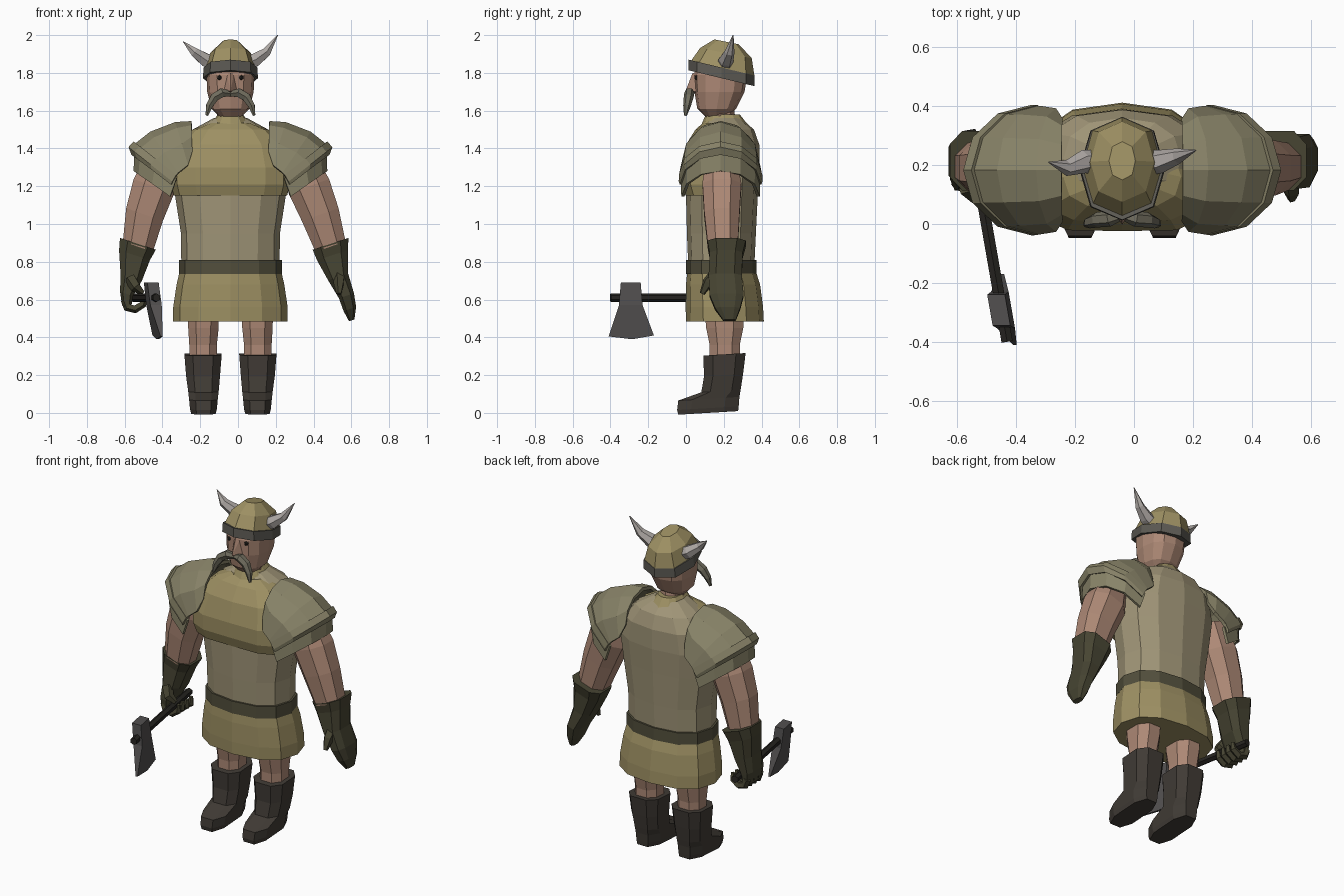
import bpy, bmesh, math
from mathutils import Vector

CX = -0.04  # body centre line in x
COL = dict(skin=(.42, .25, .18), gold=(.34, .28, .125), tan=(.35, .30, .185), pad=(.25, .23, .14),
           glove=(.062, .058, .032), boot=(.052, .044, .036), belt=(.085, .078, .045), metal=(.085, .08, .08),
           band=(.11, .105, .09), horn=(.42, .39, .37), hair=(.16, .15, .11), dark=(.02, .018, .015))
MATS = {}
for k, c in COL.items():
    MATS[k] = bpy.data.materials.new(k)
    MATS[k].diffuse_color = (*c, 1)


def finish(name, bm, mat, solid=0):
    bmesh.ops.recalc_face_normals(bm, faces=bm.faces[:])
    me = bpy.data.meshes.new(name)
    bm.to_mesh(me)
    bm.free()
    ob = bpy.data.objects.new(name, me)
    bpy.context.collection.objects.link(ob)
    me.materials.append(MATS[mat])
    if solid:
        m = ob.modifiers.new("thickness", 'SOLIDIFY')
        m.thickness, m.offset = solid, 0
    return ob


def skin_rings(name, rings, mat, closed=True, solid=0):
    """Bridge successive point rings; closed rings get end caps."""
    bm = bmesh.new()
    vs = [[bm.verts.new(p) for p in r] for r in rings]
    n = len(vs[0])
    for a, b in zip(vs, vs[1:]):
        for i in range(n if closed else n - 1):
            j = (i + 1) % n
            bm.faces.new((a[i], a[j], b[j], b[i]))
    if closed:
        bm.faces.new(vs[0])
        bm.faces.new(vs[-1])
    return finish(name, bm, mat, solid)


def loft(name, rings, mat, n=12, e=2.35, s=1, off=0.0, ty=0.0, tx=0.0):
    """Rings: (z, centre x, half width, y front, y back); tx, ty tilt the rings."""
    out = []
    for z, cx, hx, yf, yb in rings:
        pts = []
        for i in range(n):
            a = 2 * math.pi * (i + off) / n
            c, d = math.cos(a), math.sin(a)
            x = hx * math.copysign(abs(c) ** (2 / e), c)
            y = (yb - yf) / 2 * math.copysign(abs(d) ** (2 / e), d)
            pts.append((CX + s * (cx + x), (yf + yb) / 2 + y, z + tx * x + ty * y))
        out.append(pts)
    return skin_rings(name, out, mat)


def tube(name, path, radii, mat, n=6, s=1, flat=1.0):
    P = [Vector((CX + s * x, y, z)) for x, y, z in path]
    out = []
    for i, p in enumerate(P):
        d = (P[min(i + 1, len(P) - 1)] - P[max(i - 1, 0)]).normalized()
        u = d.cross(Vector((0, 0, 1) if abs(d.y) > .8 else (0, 1, 0))).normalized()
        v = d.cross(u)
        out.append([p + radii[i] * (math.cos(t) * u + flat * math.sin(t) * v)
                    for t in (2 * math.pi * (k + .5) / n for k in range(n))])
    return skin_rings(name, out, mat)


# Tunic, belt and chest
loft("skirt", [(.485, 0, .303, .0, .412), (.56, 0, .303, -.002, .408), (.68, 0, .285, .0, .392), (.78, 0, .262, .01, .36)], "gold")
loft("tunic_body", [(.78, 0, .26, .012, .362), (.95, 0, .262, .005, .37), (1.15, 0, .293, .0, .38),
                    (1.30, 0, .31, .0, .39), (1.42, 0, .28, .03, .388), (1.50, 0, .20, .08, .36), (1.56, 0, .09, .12, .29)], "tan")
loft("belt", [(.735, 0, .272, .0, .374), (.81, 0, .272, .0, .374)], "belt")
chest = loft("chest_plate", [(1.15, 0, .30, -.014, .25), (1.21, 0, .315, -.035, .25), (1.30, 0, .315, -.036, .25),
                             (1.42, 0, .28, .0, .26), (1.50, 0, .20, .05, .27), (1.535, 0, .11, .09, .27)], "gold", e=2.6)
for v in chest.data.vertices:  # centre groove
    if abs(v.co.x - CX) < .002 and v.co.y < .05 and v.co.z < 1.32:
        v.co.y += .012
loft("collar", [(1.495, 0, .17, .07, .36), (1.535, 0, .10, .085, .32), (1.58, 0, .066, .105, .285)], "gold")

# Head
loft("neck", [(1.50, 0, .07, .10, .27), (1.64, 0, .07, .10, .25)], "skin", n=8, e=2)
loft("head", [(1.57, 0, .06, .10, .22), (1.61, 0, .10, .06, .265), (1.70, 0, .123, .045, .31),
              (1.79, 0, .127, .042, .325), (1.88, 0, .105, .07, .31)], "skin", n=12, e=2.4)
loft("helmet_band", [(1.772, 0, .146, .012, .362), (1.828, 0, .142, .014, .364)], "band", n=8, e=2.3, ty=-.24)
loft("helmet", [(1.82, 0, .137, .02, .362), (1.905, 0, .108, .075, .348),
                (1.964, 0, .045, .15, .28)], "gold", n=8, e=2.3, ty=-.2)
bm = bmesh.new()
for p in [(-.02, .055, 1.80), (.02, .055, 1.80), (0, .035, 1.80), (-.037, .055, 1.70), (.037, .055, 1.70),
          (0, -.002, 1.705), (0, .04, 1.685)]:
    bm.verts.new((CX + p[0], p[1], p[2]))
bmesh.ops.convex_hull(bm, input=bm.verts[:])
finish("nose", bm, "skin")
tips = {1: (.25, .25, 2.0), -1: (.25, .21, 1.965)}


# Axe shaft centre line
def shaft_x(y):
    return -.45 - .175 * (y + .29)


for s, side in ((1, "left"), (-1, "right")):
    # Face details and horns
    bm = bmesh.new()
    bmesh.ops.create_icosphere(bm, subdivisions=1, radius=.014)
    bmesh.ops.translate(bm, verts=bm.verts[:], vec=(CX + s * .058, .056, 1.775))
    finish(side + "_eye", bm, "dark")
    tube(side + "_moustache", [(.0, .03, 1.69), (.045, .018, 1.695), (.085, .014, 1.67), (.112, .005, 1.625), (.125, -.003, 1.575)],
         [.016, .027, .026, .02, .008], "hair", n=6, s=s)
    t = tips[s]
    tube(side + "_horn", [(.10, .21, 1.855), (.13, .212, 1.868), (.19, t[1] - .02, 1.91), t],
         [.042, .040, .027, .002], "horn", n=6, s=s)

    # Shoulder pad: arches draped from front to back (x mid, x end, half depth, z mid, z end)
    def arches(rows):
        out = []
        for xm, xe, hy, zm, ze in rows:
            row = []
            for k in range(-3, 4):
                a = k * math.pi / 6
                c = math.cos(a)
                row.append((CX + s * (xe + (xm - xe) * c), .183 + hy * math.sin(a), ze + (zm - ze) * c))
            out.append(row)
        return out
    skin_rings(side + "_shoulder_pad", arches([(.205, .205, .165, 1.535, 1.38), (.29, .225, .20, 1.53, 1.31),
               (.42, .275, .208, 1.48, 1.27), (.515, .30, .21, 1.405, 1.24)]), "pad", False, .02)
    skin_rings(side + "_pad_rim", arches([(.505, .285, .211, 1.43, 1.26), (.53, .305, .212, 1.405, 1.225),
               (.515, .31, .207, 1.37, 1.21)]), "pad", False, .02)
    skin_rings(side + "_pad_lower_flap", arches([(.50, .285, .203, 1.40, 1.24), (.505, .318, .20, 1.28, 1.145)]),
               "pad", False, .016)

    # Arm and glove cuff
    d = 0 if s > 0 else .04
    loft(side + "_arm", [(1.36, .36, .085, .10, .27), (1.20, .415 - d / 4, .115, .08, .30), (1.05, .475 - d / 2, .104, .09, .29),
                         (.88, .53 - d, .085, .11, .28)], "skin", n=8, e=2.3, s=s, tx=.35, off=.5)
    hand = [(.895, .53 - d, .10, .108, .322), (.835, .54 - d * .8, .086, .12, .305)]
    if s > 0:
        hand += [(.72, .57, .056, .115, .30), (.62, .614, .042, .12, .31), (.55, .632, .035, .15, .29), (.49, .642, .015, .195, .265)]
        thumb = [(.575, .16, .74), (.575, .115, .69), (.575, .085, .63)]
    else:
        hand += [(.72, .525, .06, .115, .29), (.63, .55, .036, .11, .28), (.56, .55, .025, .12, .27)]
        thumb = [(.53, .13, .71), (.50, .10, .665), (.465, .115, .635)]
    loft(side + "_glove", hand, "glove", n=8, e=3, s=s, off=.5, tx=.33)
    tube(side + "_thumb", thumb, [.034, .03, .014], "glove", n=5, s=s)

    # Leg and boot
    loft(side + "_leg", [(.56, .143, .088, .09, .315), (.45, .143, .086, .10, .31), (.36, .145, .078, .12, .29),
                         (.27, .145, .078, .12, .29)], "skin", n=8, e=2.4, s=s, off=.5)
    loft(side + "_boot", [(.0, .143, .068, -.05, .285), (.025, .143, .075, -.056, .288), (.075, .143, .08, -.05, .292),
                          (.115, .143, .085, .075, .295), (.20, .145, .095, .09, .308), (.31, .145, .104, .085, .322)],
         "boot", n=8, e=2.9, s=s, off=.5, ty=.06)

# Gripping fingers
for i in range(4):
    y = .135 + i * .042
    tube("finger_%d" % (i + 1), [(.56, y, .60), (.545, y, .56), (.505, y, .55), (.465, y, .575), (.46, y, .615)],
         [.022, .024, .023, .021, .012], "glove", n=5, s=-1)

# Axe
tube("axe_shaft", [(shaft_x(y) - CX, y, .61) for y in (-.40, .32)], [.022, .022], "dark", n=6)
outline = [(-.345, .69), (-.24, .69), (-.23, .57), (-.17, .41), (-.285, .39), (-.41, .405), (-.355, .57)]
bm = bmesh.new()
sides = []
for sg in (-1, 1):
    sides.append([bm.verts.new((shaft_x(y) + .12 * (.61 - z) + sg * (.03 if z > .5 else .006), y, z)) for y, z in outline])
    ring = sides[-1]
    bm.faces.new((ring[0], ring[1], ring[2], ring[6]))
    bm.faces.new(ring[2:])
for i in range(7):
    j = (i + 1) % 7
    bm.faces.new((sides[0][i], sides[0][j], sides[1][j], sides[1][i]))
finish("axe_head", bm, "metal")
